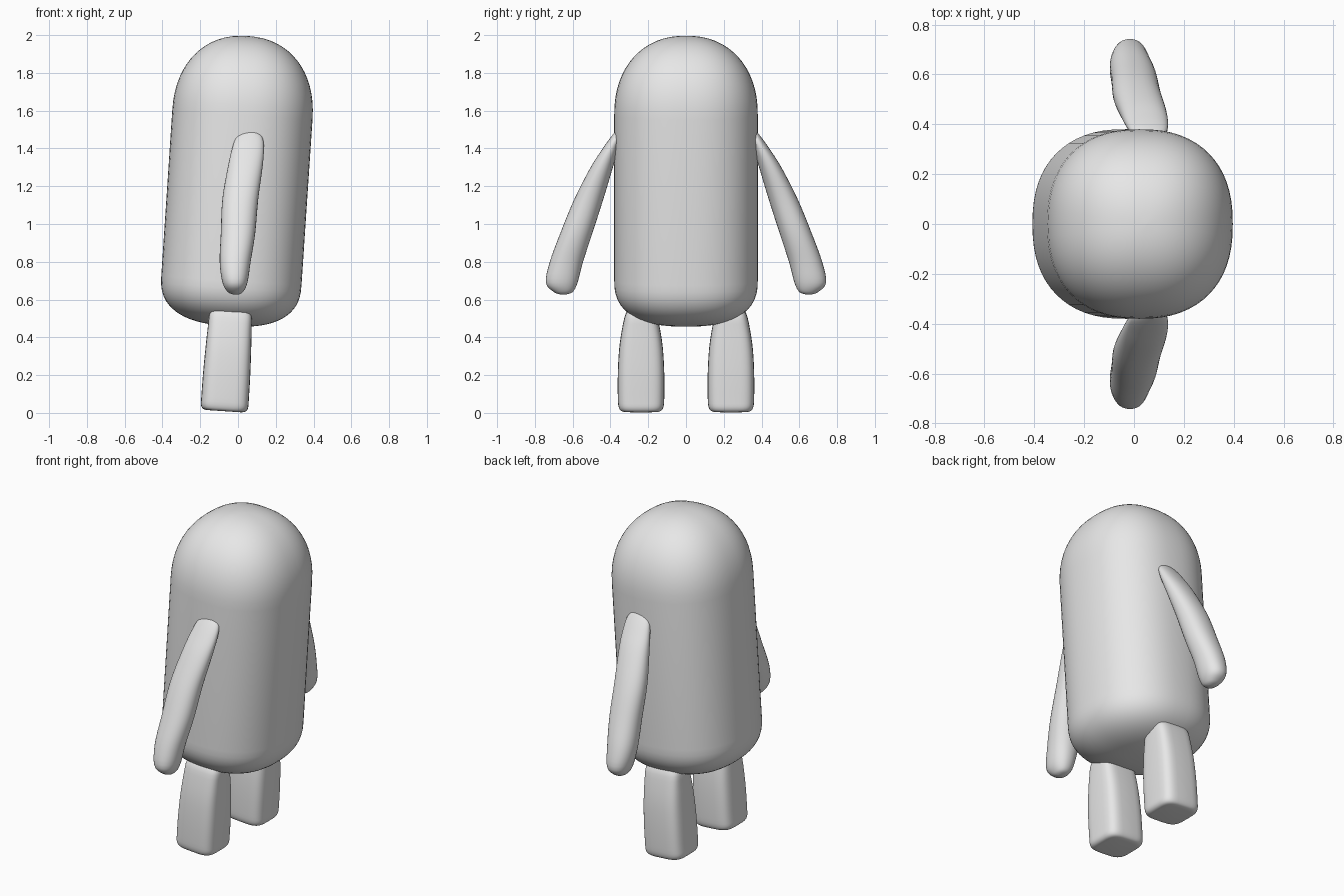
import bpy, bmesh
from math import sin, cos, pi, radians, copysign
from mathutils import Matrix, Vector

cube = bpy.data.objects.get("Cube")
if cube:
    bpy.data.objects.remove(cube, do_unlink=True)

grey = bpy.data.materials.new("light_grey")
grey.use_nodes = True
grey.diffuse_color = (0.8, 0.8, 0.8, 1)
grey.node_tree.nodes["Principled BSDF"].inputs["Base Color"].default_value = (0.8, 0.8, 0.8, 1)

LEAN = radians(3.8)


def spow(v, e):
    return copysign(abs(v) ** e, v)


def loft(name, sections, power, segments, matrix=Matrix()):
    """Skin rounded sections given as (z, centre x, centre y, half x, half y)."""
    bm = bmesh.new()
    rings = []
    for z, cx, cy, hx, hy in sections:
        ring = []
        for i in range(segments):
            a = 2 * pi * i / segments
            ring.append(bm.verts.new((cx + hx * spow(cos(a), 2 / power),
                                      cy + hy * spow(sin(a), 2 / power), z)))
        rings.append(ring)
    for low, high in zip(rings, rings[1:]):
        for i in range(segments):
            j = (i + 1) % segments
            bm.faces.new((low[i], low[j], high[j], high[i]))
    bm.faces.new(rings[0][::-1])
    bm.faces.new(rings[-1])
    bmesh.ops.recalc_face_normals(bm, faces=bm.faces)
    bm.transform(matrix)
    mesh = bpy.data.meshes.new(name)
    bm.to_mesh(mesh)
    bm.free()
    mesh.materials.append(grey)
    for p in mesh.polygons:
        p.use_smooth = True
    obj = bpy.data.objects.new(name, mesh)
    bpy.context.collection.objects.link(obj)
    return obj


def smooth_path(points, steps):
    """Catmull-Rom interpolation of section rows."""
    pts = [Vector(p) for p in points]
    pts = [pts[0]] + pts + [pts[-1]]
    out = []
    for a, b, c, d in zip(pts, pts[1:], pts[2:], pts[3:]):
        for k in range(steps):
            t = k / steps
            out.append(b + (c - a) * (t / 2) + (a * 2 - b * 5 + c * 4 - d) * (t * t / 2)
                       + (b * 3 - a - c * 3 + d) * (t ** 3 / 2))
    return out + [pts[-1]]


# Body: tall capsule with a deep dome on top and a flatter base, leaning sideways
def cap(base, height, power, n=16):
    rows = []
    for i in range(n + 1):
        a = pi / 2 * i / n
        r = max(cos(a), 0.005) ** (2 / power)
        rows.append((base + height * sin(a) ** (2 / power), 0, 0, 0.372 * r, 0.38 * r))
    return rows


lean = Matrix.Rotation(LEAN, 4, 'Y')
body = cap(-0.53, -0.24, 2.5)[::-1] + cap(0.35, 0.419, 2.2)
loft("body", body, 2.35, 64, Matrix.Translation((0, 0, 1.228)) @ lean)

# Arms: flattened, tapering to the shoulder, on the -y and +y sides
arm = [(0.626, -0.01, 0.65, 0.012, 0.012),
       (0.64, -0.014, 0.65, 0.04, 0.05),
       (0.69, -0.016, 0.658, 0.066, 0.084),
       (0.80, -0.015, 0.633, 0.082, 0.088),
       (0.95, 0.0, 0.581, 0.091, 0.085),
       (1.13, 0.012, 0.515, 0.095, 0.077),
       (1.30, 0.038, 0.446, 0.092, 0.059),
       (1.40, 0.053, 0.399, 0.084, 0.042),
       (1.46, 0.060, 0.370, 0.068, 0.028),
       (1.495, 0.064, 0.355, 0.03, 0.014)]

# Legs: rounded blocks narrowing into the base of the body
leg = [(0.0, 0, 0, 0.09, 0.085),
       (0.005, 0, 0, 0.112, 0.107),
       (0.025, 0, 0, 0.125, 0.119),
       (0.07, 0, 0, 0.126, 0.123),
       (0.20, 0, 0, 0.125, 0.123),
       (0.33, 0, 0, 0.121, 0.116),
       (0.44, 0, 0, 0.116, 0.10),
       (0.52, 0, 0, 0.109, 0.08),
       (0.56, 0, 0, 0.07, 0.045)]

for side, s in (("front", -1), ("back", 1)):
    rows = [(z, x, s * y, hx, hy) for z, x, y, hx, hy in smooth_path(arm, 4)]
    loft(side + "_arm", rows, 2.2, 32)
    place = Matrix.Translation((-0.073, s * 0.238, 0.009)) @ lean
    loft(side + "_leg", smooth_path(leg, 3), 4, 40, place)
